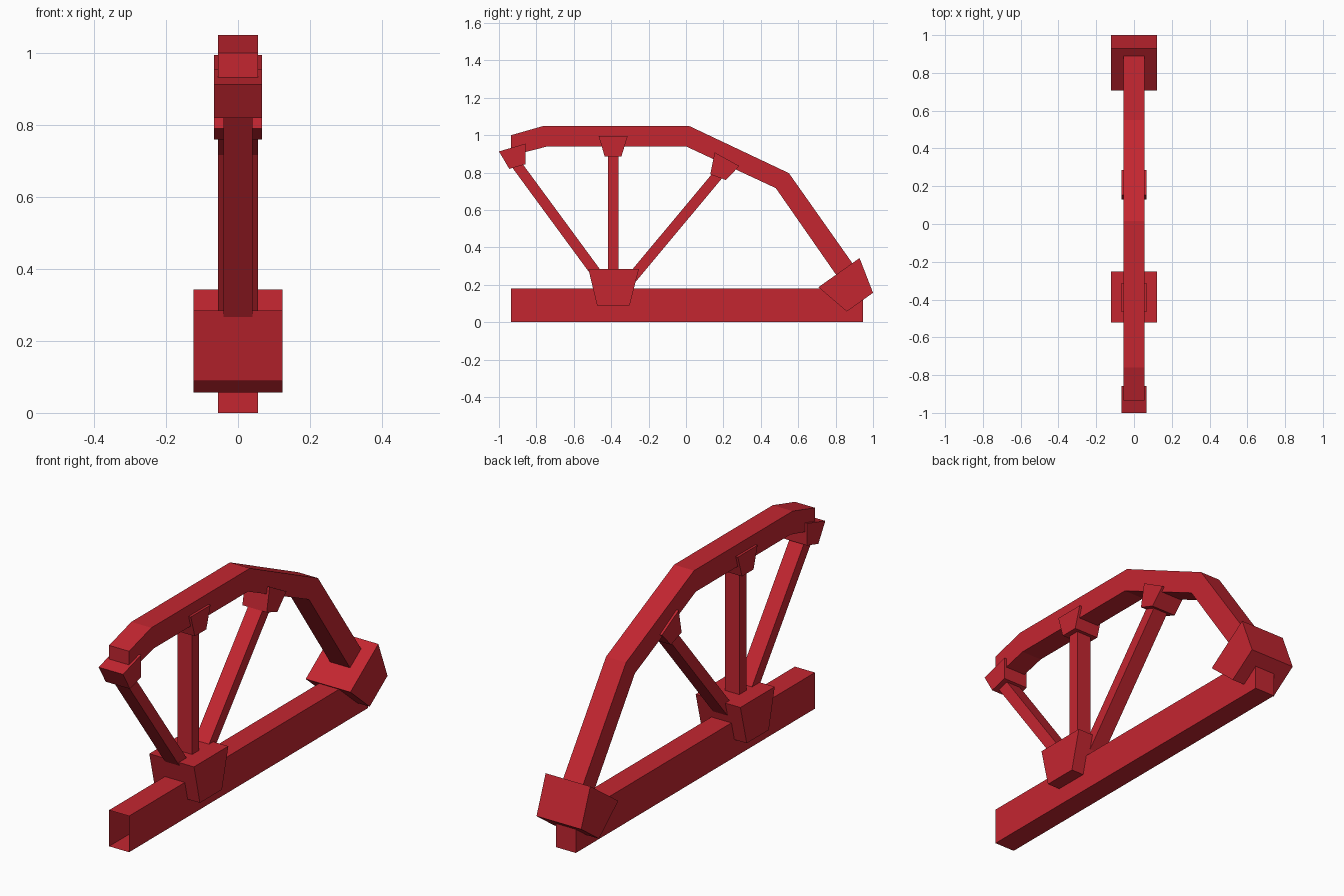
import bpy, bmesh
from mathutils import Vector

if "Cube" in bpy.data.objects:
    bpy.data.objects.remove(bpy.data.objects["Cube"])

red = bpy.data.materials.new("truss_red")
red.diffuse_color = (0.55, 0.019, 0.030, 1)
red.use_nodes = True
red.node_tree.nodes["Principled BSDF"].inputs["Base Color"].default_value = red.diffuse_color


def extrude_profile(name, pts, half_width, skip_edge=None):
    """Extrude a (y, z) outline symmetrically along x."""
    bm = bmesh.new()
    left = [bm.verts.new((-half_width, y, z)) for y, z in pts]
    right = [bm.verts.new((half_width, y, z)) for y, z in pts]
    bm.faces.new(left)
    bm.faces.new(right[::-1])
    n = len(pts)
    sides = [bm.faces.new((left[i], right[i], right[(i + 1) % n], left[(i + 1) % n]))
             for i in range(n)]
    bmesh.ops.recalc_face_normals(bm, faces=bm.faces)
    if skip_edge is not None:
        bm.faces.remove(sides[skip_edge])
    mesh = bpy.data.meshes.new(name)
    bm.to_mesh(mesh)
    bm.free()
    mesh.materials.append(red)
    obj = bpy.data.objects.new(name, mesh)
    bpy.context.collection.objects.link(obj)
    return obj


def strut(name, a, b, thickness=0.056, half_width=0.04):
    """Straight square bar between two (y, z) points."""
    a, b = Vector(a), Vector(b)
    d = (b - a).normalized()
    n = Vector((-d.y, d.x)) * thickness / 2
    return extrude_profile(name, [a + n, b + n, b - n, a - n], half_width)


# lower beam, hollow and open at its front end
extrude_profile("lower_beam", [(-0.935, 0.18), (-0.935, 0), (0.945, 0), (0.945, 0.18)],
                0.055, skip_edge=0)

# bent upper chord
extrude_profile("upper_chord", [
    (-0.935, 1.0), (-0.76, 1.05), (0.015, 1.05), (0.55, 0.797), (0.925, 0.265),
    (0.84, 0.2), (0.48, 0.717), (0.0, 0.94), (-0.74, 0.94), (-0.935, 0.89)], 0.055)

# large joint blocks on the lower beam
extrude_profile("middle_gusset",
                [(-0.522, 0.285), (-0.252, 0.285), (-0.302, 0.088), (-0.475, 0.088)], 0.123)
extrude_profile("rear_gusset",
                [(0.708, 0.187), (0.928, 0.343), (1.0, 0.157), (0.86, 0.057)], 0.123)

# small joint blocks under the chord
extrude_profile("front_bracket",
                [(-1.0, 0.913), (-0.857, 0.955), (-0.857, 0.845), (-0.945, 0.82)], 0.067)
extrude_profile("top_bracket",
                [(-0.467, 0.995), (-0.312, 0.995), (-0.345, 0.887), (-0.435, 0.887)], 0.067)
extrude_profile("slope_bracket",
                [(0.153, 0.908), (0.285, 0.835), (0.213, 0.76), (0.13, 0.79)], 0.067)

# struts fanning out from the middle gusset
strut("front_strut", (-0.45, 0.222), (-0.915, 0.855))
strut("vertical_strut", (-0.39, 0.2), (-0.39, 0.94))
strut("rear_strut", (-0.33, 0.187), (0.19, 0.81))
